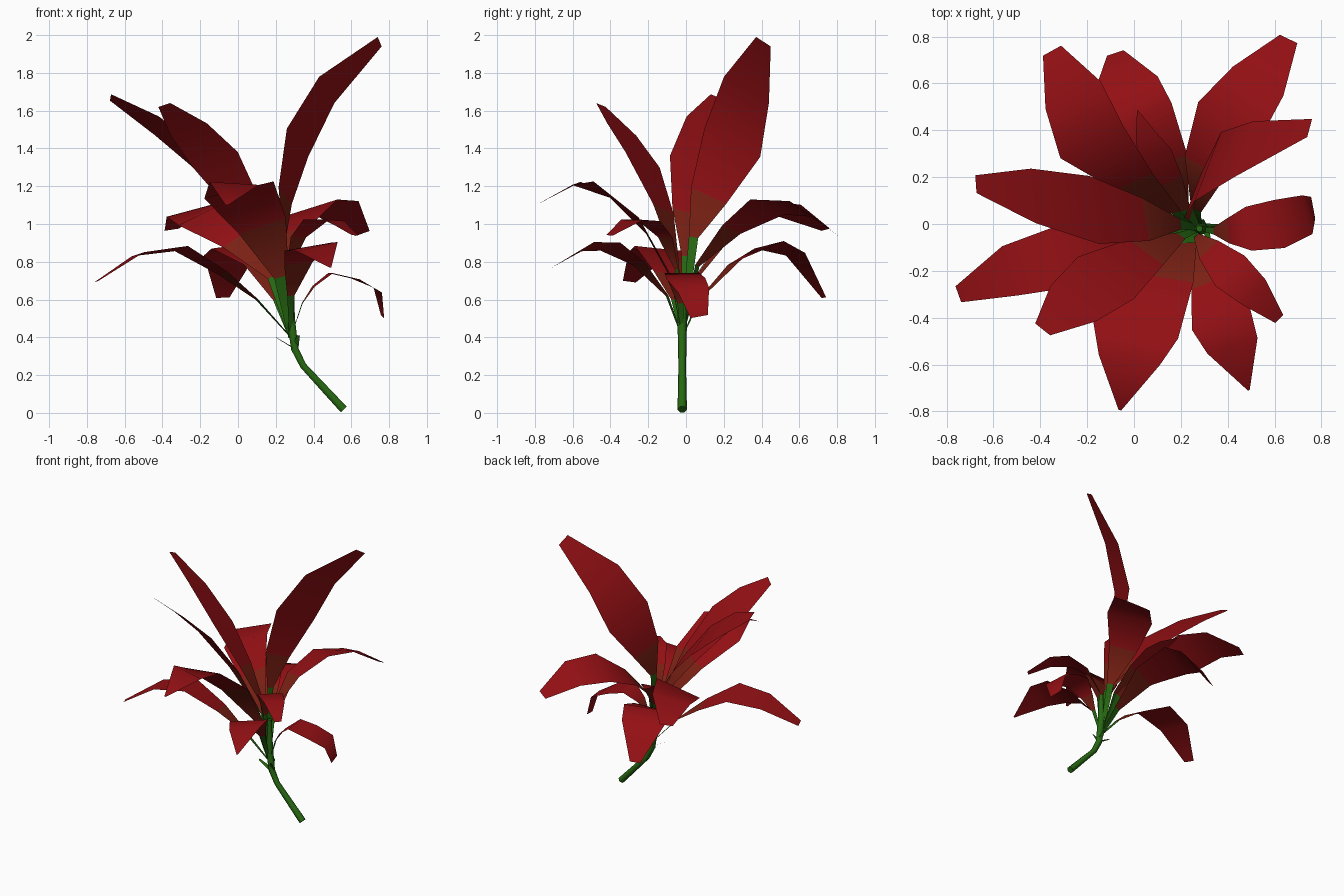
import bpy, bmesh
from mathutils import Vector


def material(name, color):
    m = bpy.data.materials.new(name)
    m.diffuse_color = (*color, 1)
    return m


RED = material("leaf_red", (0.29, 0.005, 0.007))
BLEND = material("leaf_base", (0.20, 0.015, 0.007))
GREEN = material("stem_green", (0.020, 0.14, 0.006))
NODE = (0.28, -0.02, 0.40)
PROFILE = (0.07, 0.15, 0.62, 1.0, 0.82, 0.27)


def leaf(name, width, across, path, node=NODE, profile=PROFILE):
    """Flat strip along a bent midrib: narrow stalk, broad blade, blunt tip."""
    pts = [Vector(p) for p in (node, *path)]
    across = Vector(across)
    bm = bmesh.new()
    rows = []
    for i, p in enumerate(pts):
        t = (pts[min(i + 1, len(pts) - 1)] - pts[max(i - 1, 0)]).normalized()
        side = (across - t * across.dot(t)).normalized()
        half = side * width * profile[i] / 2
        rows.append((bm.verts.new(p - half), bm.verts.new(p + half)))
    for i, (a, b) in enumerate(zip(rows, rows[1:])):
        f = bm.faces.new((a[0], a[1], b[1], b[0]))
        f.material_index = min(i, 2)
        f.smooth = True
    me = bpy.data.meshes.new(name)
    bm.to_mesh(me)
    bm.free()
    for m in (GREEN, BLEND, RED):
        me.materials.append(m)
    ob = bpy.data.objects.new(name, me)
    bpy.context.collection.objects.link(ob)


# Bent stem
curve = bpy.data.curves.new("stem", 'CURVE')
curve.dimensions = '3D'
curve.bevel_depth = 0.025
curve.bevel_resolution = 1
curve.use_fill_caps = True
spline = curve.splines.new('POLY')
stem = [(0.56, -0.02, 0.018, 1), (0.345, -0.02, 0.25, 0.8), (0.30, -0.02, 0.34, 0.9),
        (0.28, -0.02, 0.50, 1.0), (0.28, -0.02, 0.72, 0.6)]
spline.points.add(len(stem) - 1)
for sp, (x, y, z, r) in zip(spline.points, stem):
    sp.co = (x, y, z, 1)
    sp.radius = r
curve.materials.append(GREEN)
bpy.context.collection.objects.link(bpy.data.objects.new("stem", curve))

# Tall upright leaves
leaf("tall_right_leaf", 0.35, (0.11, 0.29, -0.15),
     [(0.245, 0.04, 0.93), (0.25, 0.12, 1.15), (0.315, 0.245, 1.43), (0.47, 0.32, 1.71), (0.75, 0.41, 1.965)])
leaf("tall_left_leaf", 0.31, (0, 1, -0.5),
     [(0.20, 0.0, 0.83), (0.05, 0.02, 1.06), (-0.17, 0.06, 1.31), (-0.43, 0.12, 1.52), (-0.675, 0.17, 1.67)])
leaf("tall_front_leaf", 0.31, (0.8, -0.5, 0.15),
     [(0.20, -0.05, 0.80), (0.05, -0.12, 1.08), (-0.12, -0.23, 1.34), (-0.26, -0.34, 1.50), (-0.39, -0.45, 1.63)])

# Middle arching leaves
leaf("back_right_leaf", 0.32, (0.75, -0.35, 0.25),
     [(0.265, 0.06, 0.78), (0.30, 0.24, 0.97), (0.40, 0.43, 1.09), (0.53, 0.61, 1.08), (0.66, 0.79, 0.95)])
leaf("back_left_leaf", 0.33, (1, 0.15, 0.3),
     [(0.18, 0.05, 0.72), (0.0, 0.18, 0.93), (-0.18, 0.35, 1.06), (-0.26, 0.55, 1.07), (-0.35, 0.74, 0.97)])
leaf("front_leaf", 0.39, (1, 0.1, 0),
     [(0.23, -0.08, 0.72), (0.13, -0.23, 0.99), (0.005, -0.44, 1.18), (-0.02, -0.58, 1.215), (-0.06, -0.795, 1.1)],
     profile=(0.07, 0.2, 0.68, 1, 0.68, 0.03))
leaf("front_right_leaf", 0.18, (0.7, 0.7, -0.05),
     [(0.265, -0.05, 0.76), (0.32, -0.11, 0.93), (0.41, -0.20, 1.02), (0.51, -0.29, 1.02), (0.62, -0.405, 0.94)])
leaf("small_back_leaf", 0.15, (0.8, 0.5, 0.2),
     [(0.22, 0.06, 0.72), (0.15, 0.18, 0.88), (0.09, 0.29, 0.98), (0.05, 0.38, 1.03), (0.015, 0.485, 1.05)],
     profile=(0.1, 0.3, 0.8, 1, 0.6, 0.03))

# Low drooping leaves
leaf("low_left_leaf", 0.27, (0.3, -1, 0.1),
     [(0.10, -0.06, 0.60), (-0.08, -0.09, 0.74), (-0.30, -0.14, 0.87), (-0.53, -0.20, 0.84), (-0.75, -0.30, 0.695)])
leaf("low_back_leaf", 0.34, (1, 0.3, 0.1),
     [(0.21, 0.07, 0.60), (0.13, 0.26, 0.80), (0.01, 0.44, 0.89), (-0.04, 0.58, 0.84), (-0.08, 0.73, 0.61)],
     profile=(0.07, 0.15, 0.62, 1, 0.88, 0.22))
leaf("low_front_leaf", 0.27, (0.95, 0.25, 0.2),
     [(0.28, -0.10, 0.62), (0.32, -0.25, 0.79), (0.37, -0.40, 0.88), (0.42, -0.52, 0.88), (0.49, -0.71, 0.77)],
     profile=(0.07, 0.15, 0.6, 1, 0.85, 0.03))
leaf("low_right_leaf", 0.21, (-0.15, 1, 0),
     [(0.34, -0.03, 0.58), (0.40, -0.03, 0.67), (0.49, -0.02, 0.74), (0.62, 0.0, 0.71), (0.74, 0.04, 0.65),
      (0.765, 0.07, 0.51)], profile=(0.08, 0.15, 0.5, 0.9, 1, 0.82, 0.45))

# Leaf buds at the stem node
for name, tip in (("left_bud", (0.20, -0.03, 0.40)), ("back_bud", (0.29, 0.02, 0.41)),
                  ("front_bud", (0.32, -0.06, 0.41))):
    leaf(name, 0.05, (0.1, 1, 0.1) if name == "left_bud" else (1, 0, 0), [tip],
         node=(0.30, -0.02, 0.34), profile=(0.8, 0.3))
